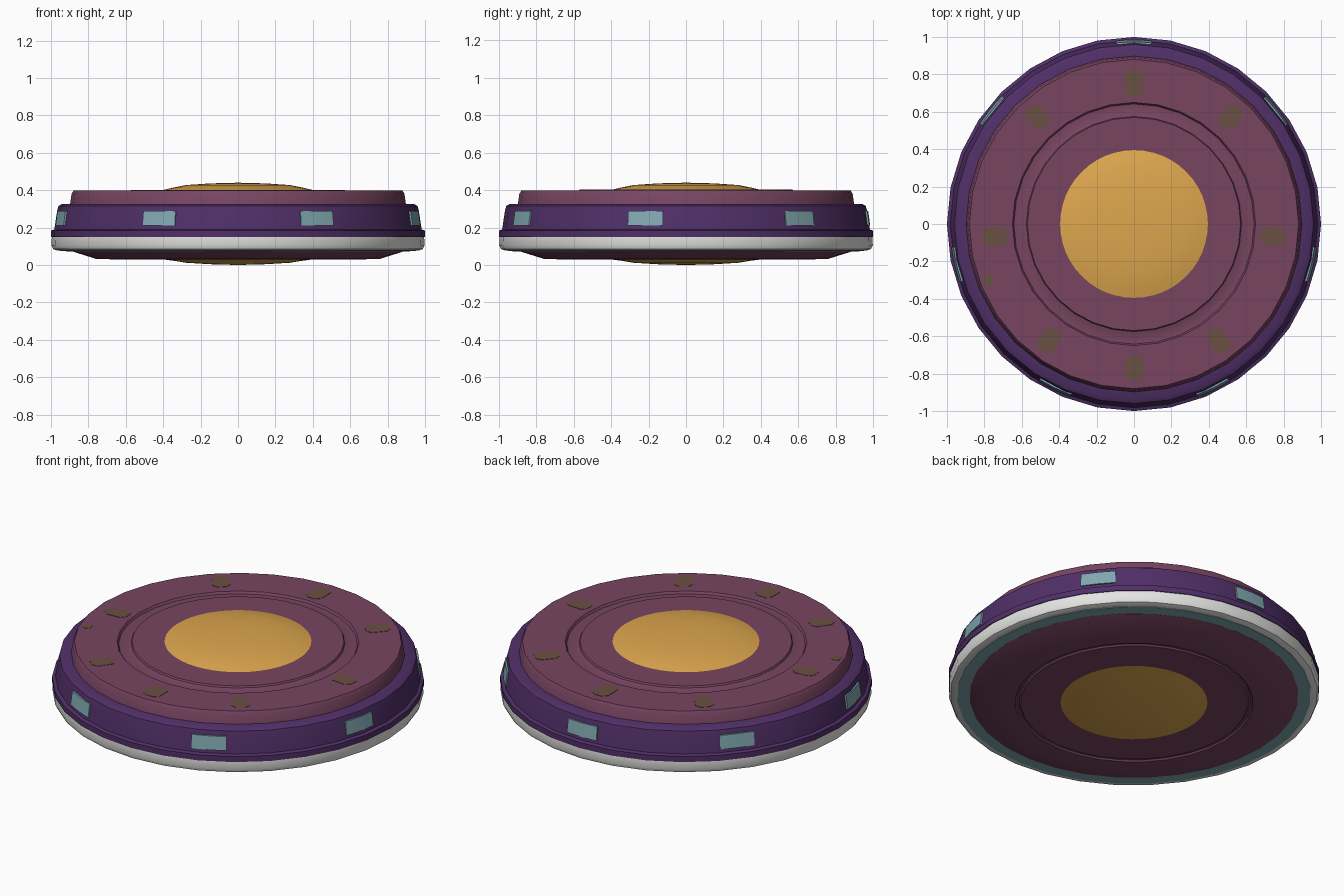
import bpy, bmesh, math

if "Cube" in bpy.data.objects:
    bpy.data.objects.remove(bpy.data.objects["Cube"])


def material(name, rgb):
    m = bpy.data.materials.new(name)
    lin = [((c / 255 + 0.055) / 1.055) ** 2.4 for c in rgb]
    m.diffuse_color = (*lin, 1)
    m.use_nodes = True
    m.node_tree.nodes["Principled BSDF"].inputs["Base Color"].default_value = m.diffuse_color
    return m


MAUVE = material("mauve", (120, 69, 97))
PURPLE = material("deep purple", (80, 47, 103))
GOLD = material("gold", (222, 167, 78))
WHITE = material("off white", (228, 228, 226))
TEAL = material("pale teal", (128, 168, 175))
OLIVE = material("olive brown", (106, 80, 66))


def finish(bm, name, mat, angle=35):
    bmesh.ops.recalc_face_normals(bm, faces=bm.faces[:])
    me = bpy.data.meshes.new(name)
    bm.to_mesh(me)
    bm.free()
    me.materials.append(mat)
    ob = bpy.data.objects.new(name, me)
    bpy.context.collection.objects.link(ob)
    bpy.ops.object.select_all(action='DESELECT')
    ob.select_set(True)
    bpy.context.view_layer.objects.active = ob
    bpy.ops.object.shade_smooth_by_angle(angle=math.radians(angle))
    return ob


def lathe(name, profile, mat, segs=32, closed=False):
    """Revolve (radius, z) points around z; radius 0 makes a pole."""
    bm = bmesh.new()
    rings = []
    for r, z in profile:
        if r == 0:
            rings.append([bm.verts.new((0, 0, z))] * segs)
        else:
            rings.append([bm.verts.new((r * math.cos(2 * math.pi * i / segs),
                                        r * math.sin(2 * math.pi * i / segs), z))
                          for i in range(segs)])
    pairs = list(zip(rings, rings[1:]))
    if closed:
        pairs.append((rings[-1], rings[0]))
    for a, b in pairs:
        for i in range(segs):
            j = (i + 1) % segs
            bm.faces.new(list(dict.fromkeys((a[i], a[j], b[j], b[i]))))
    return finish(bm, name, mat)


# upper deck with a round groove
lathe("top_deck", [(0.9, 0.31), (0.89, 0.38), (0.88, 0.397), (0.65, 0.397),
                   (0.642, 0.384), (0.61, 0.381), (0.575, 0.392), (0.57, 0.402),
                   (0, 0.402)], MAUVE, 32)

# purple side band with its lower lip
lathe("side_band", [(0.86, 0.15), (1.0, 0.15), (1.0, 0.183), (0.982, 0.19),
                    (0.967, 0.29), (0.96, 0.315), (0.94, 0.327), (0.86, 0.327)],
      PURPLE, 32, closed=True)

# white bumper below the band
lathe("bumper_ring", [(0.93, 0.152), (0.995, 0.152), (0.998, 0.105), (0.988, 0.085),
                      (0.965, 0.077), (0.93, 0.077)], WHITE, 32, closed=True)

# teal ring underneath
lathe("under_ring", [(0.86, 0.12), (0.952, 0.12), (0.952, 0.074), (0.86, 0.072)],
      TEAL, 32, closed=True)

# underside plate with a thin groove
lathe("under_plate", [(0.885, 0.1), (0.885, 0.072), (0.76, 0.033), (0.64, 0.029),
                      (0.632, 0.037), (0.618, 0.037), (0.61, 0.029), (0, 0.029)],
      MAUVE, 32)

# gold domes above and below
lathe("top_dome", [(0.4, 0.39), (0.395, 0.402), (0.35, 0.413), (0.28, 0.427),
                   (0.15, 0.436), (0, 0.44)], GOLD, 48)
lathe("bottom_dome", [(0.4, 0.04), (0.395, 0.029), (0.34, 0.022), (0.28, 0.012),
                      (0.15, 0.004), (0, 0.0)], GOLD, 48)

# seven windows curved round the band
bm = bmesh.new()
half = 0.098
STEPS = 4
for k in range(7):
    mid = math.pi / 2 + 2 * math.pi * k / 7
    rows = []
    for s in range(STEPS + 1):
        a = mid + half * (2 * s / STEPS - 1)
        rows.append([bm.verts.new((r * math.cos(a), r * math.sin(a), z))
                     for r, z in ((0.974, 0.21), (0.984, 0.21), (0.973, 0.288), (0.963, 0.288))])
    for a, b in zip(rows, rows[1:]):
        for i in range(4):
            j = (i + 1) % 4
            bm.faces.new((a[i], a[j], b[j], b[i]))
    bm.faces.new(rows[0])
    bm.faces.new(rows[-1])
finish(bm, "windows", TEAL)

# thin painted spots on the deck: angle, radius, half length, half width
bm = bmesh.new()
right = [(48, 0.77), (-5, 0.745), (-54, 0.77)]
spots = [(90, 0.755, 0.072, 0.05), (-90, 0.77, 0.065, 0.052), (201, 0.835, 0.025, 0.03)]
for a, r in right:
    spots += [(a, r, 0.066, 0.048), (180 - a, r, 0.066, 0.048)]
for deg, r, hl, hw in spots:
    a = math.radians(deg)
    ca, sa = math.cos(a), math.sin(a)
    outline = []
    for u, v in ((1, .5), (.65, 1), (-.65, 1), (-1, .5), (-1, -.5), (-.65, -1), (.65, -1), (1, -.5)):
        p, q = r + u * hl, v * hw
        outline.append((p * ca - q * sa, p * sa + q * ca))
    low = [bm.verts.new((x, y, 0.396)) for x, y in outline]
    top = [bm.verts.new((x, y, 0.399)) for x, y in outline]
    bm.faces.new(low)
    bm.faces.new(top)
    for i in range(8):
        j = (i + 1) % 8
        bm.faces.new((low[i], low[j], top[j], top[i]))
finish(bm, "deck_spots", OLIVE)
